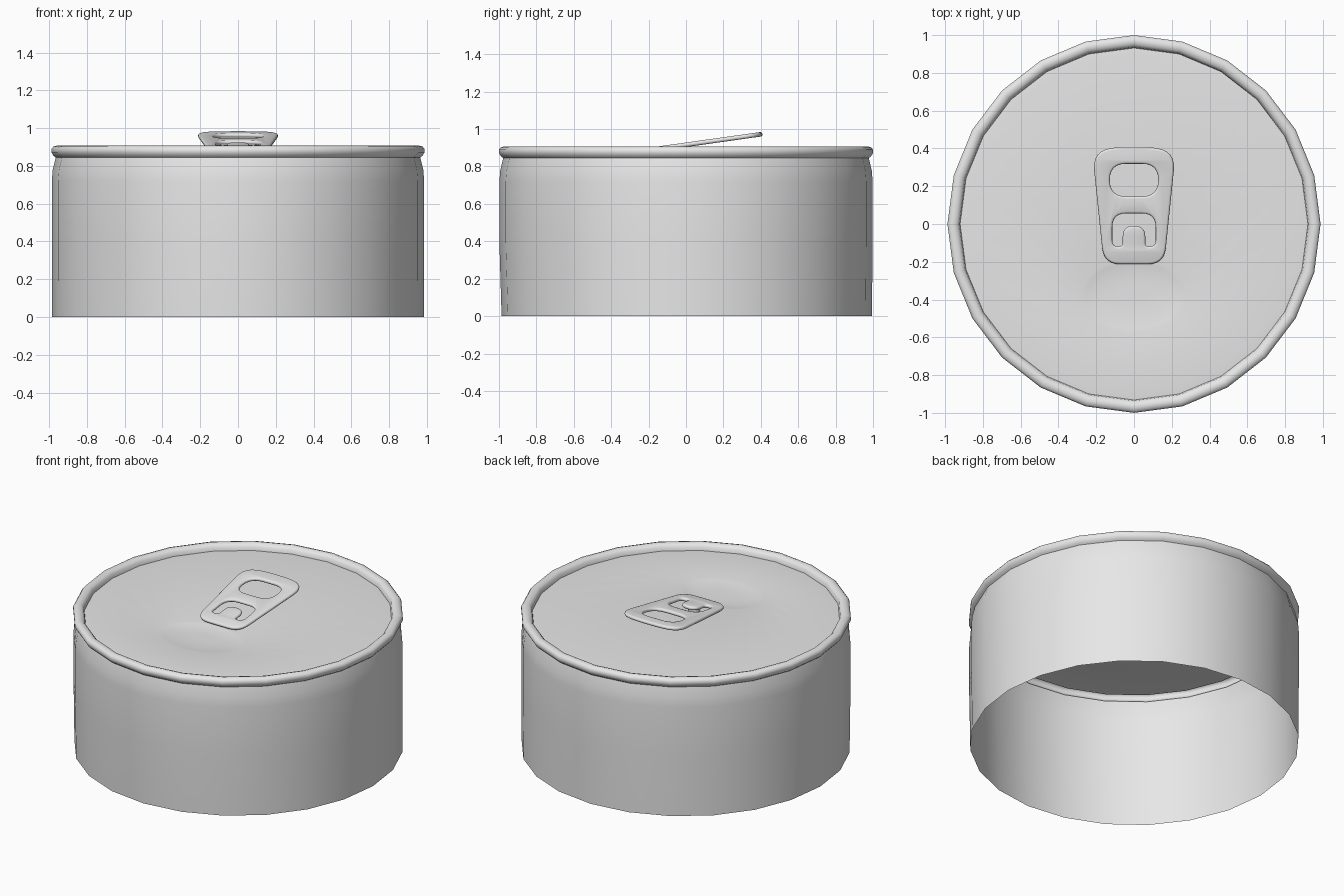
import bpy, bmesh, math
from mathutils import Matrix

SIDES = 24

cube = bpy.data.objects.get("Cube")
if cube:
    bpy.data.objects.remove(cube, do_unlink=True)

metal = bpy.data.materials.new("plain grey metal")
metal.use_nodes = True
grey = (0.8, 0.8, 0.8, 1)
metal.diffuse_color = grey
metal.node_tree.nodes["Principled BSDF"].inputs["Base Color"].default_value = grey


def finish(name, mesh, angle=60):
    obj = bpy.data.objects.new(name, mesh)
    bpy.context.collection.objects.link(obj)
    mesh.materials.clear()
    mesh.materials.append(metal)
    bpy.ops.object.select_all(action="DESELECT")
    obj.select_set(True)
    bpy.context.view_layer.objects.active = obj
    bpy.ops.object.shade_smooth_by_angle(angle=math.radians(angle))
    return obj


def loft(name, rings, cap=False):
    """Skin elliptical rings given as (x radius, y radius, y centre, z)."""
    bm = bmesh.new()
    rows = []
    for rx, ry, cy, z in rings:
        steps = [2 * math.pi * i / SIDES for i in range(SIDES)]
        rows.append([bm.verts.new((rx * math.cos(a), cy + ry * math.sin(a), z)) for a in steps])
    for low, high in zip(rows, rows[1:]):
        for i in range(SIDES):
            j = (i + 1) % SIDES
            bm.faces.new((low[i], low[j], high[j], high[i]))
    if cap:
        bm.faces.new(rows[-1])
    mesh = bpy.data.meshes.new(name)
    bm.to_mesh(mesh)
    bm.free()
    return finish(name, mesh)


def circle(r, z):
    return (r * 0.988, r, 0, z)


# Open-bottomed wall with a necked shoulder
loft("can_body", [(0.985, 0.99, 0.004, 0), circle(0.998, 0.4), circle(0.998, 0.72),
                  circle(0.993, 0.78), circle(0.977, 0.845)])

# Rolled rim
loft("rim", [circle(r, z) for r, z in (
    (0.977, 0.845), (0.99, 0.855), (1.0, 0.872), (1.0, 0.89), (0.99, 0.902),
    (0.97, 0.908), (0.95, 0.902), (0.937, 0.89), (0.932, 0.865))])

# Lid with a shallow oval thumb recess
loft("lid", [circle(0.932, 0.865), circle(0.9, 0.868),
             (0.28, 0.2, -0.38, 0.868), (0.255, 0.175, -0.38, 0.864),
             (0.18, 0.11, -0.36, 0.857), (0.08, 0.05, -0.36, 0.856)], cap=True)


# Pull tab drawn as a flat outline with two holes
def rounded(corners, steps=6):
    """Round each (x, y, radius) corner of a closed outline with a quadratic arc."""
    points = []
    for i, (x, y, r) in enumerate(corners):
        ends = []
        for nx, ny, _ in (corners[i - 1], corners[(i + 1) % len(corners)]):
            f = r / math.hypot(nx - x, ny - y)
            ends.append((x + (nx - x) * f, y + (ny - y) * f))
        (ax, ay), (bx, by) = ends
        for k in range(steps + 1):
            t = k / steps
            u = 1 - t
            points.append((u * u * ax + 2 * u * t * x + t * t * bx,
                           u * u * ay + 2 * u * t * y + t * t * by))
    return points


def mirrored(half):
    return half + [(-x, y, r) for x, y, r in reversed(half)]


outline = mirrored([(0.16, -0.215, 0.09), (0.222, 0.395, 0.11), (0.06, 0.413, 0.03)])
finger_hole = mirrored([(0.128, 0.148, 0.085), (0.128, 0.322, 0.085)])
rivet_hole = mirrored([(0.06, -0.01, 0.058), (0.06, -0.12, 0.02),
                       (0.115, -0.12, 0.033), (0.115, 0.057, 0.075)])

THICK = 0.012
curve = bpy.data.curves.new("tab_outline", "CURVE")
curve.dimensions = "2D"
curve.fill_mode = "BOTH"
curve.bevel_depth = THICK
curve.bevel_resolution = 2
curve.offset = -THICK
for corners in (outline, finger_hole, rivet_hole):
    loop = rounded(corners)
    spline = curve.splines.new("POLY")
    spline.points.add(len(loop) - 1)
    for point, (x, y) in zip(spline.points, loop):
        point.co = (x, y, 0, 1)
    spline.use_cyclic_u = True
helper = bpy.data.objects.new("tab_outline", curve)
bpy.context.collection.objects.link(helper)
bpy.context.view_layer.update()
tab_mesh = bpy.data.meshes.new_from_object(
    helper.evaluated_get(bpy.context.evaluated_depsgraph_get()))
bpy.data.objects.remove(helper, do_unlink=True)

# Weld the tab's faces to its rounded edges
bm = bmesh.new()
bm.from_mesh(tab_mesh)
bmesh.ops.remove_doubles(bm, verts=bm.verts, dist=0.0002)
bmesh.ops.recalc_face_normals(bm, faces=bm.faces)
bm.to_mesh(tab_mesh)
bm.free()
tab = finish("pull_tab", tab_mesh, 50)
tab.matrix_world = Matrix.Translation((0, 0, 0.916)) @ Matrix.Rotation(math.radians(8), 4, "X")

# Rivet hidden under the tab's tongue
loft("rivet", [(0.035, 0.035, -0.085, 0.866), (0.035, 0.035, -0.085, 0.9)], cap=True)
